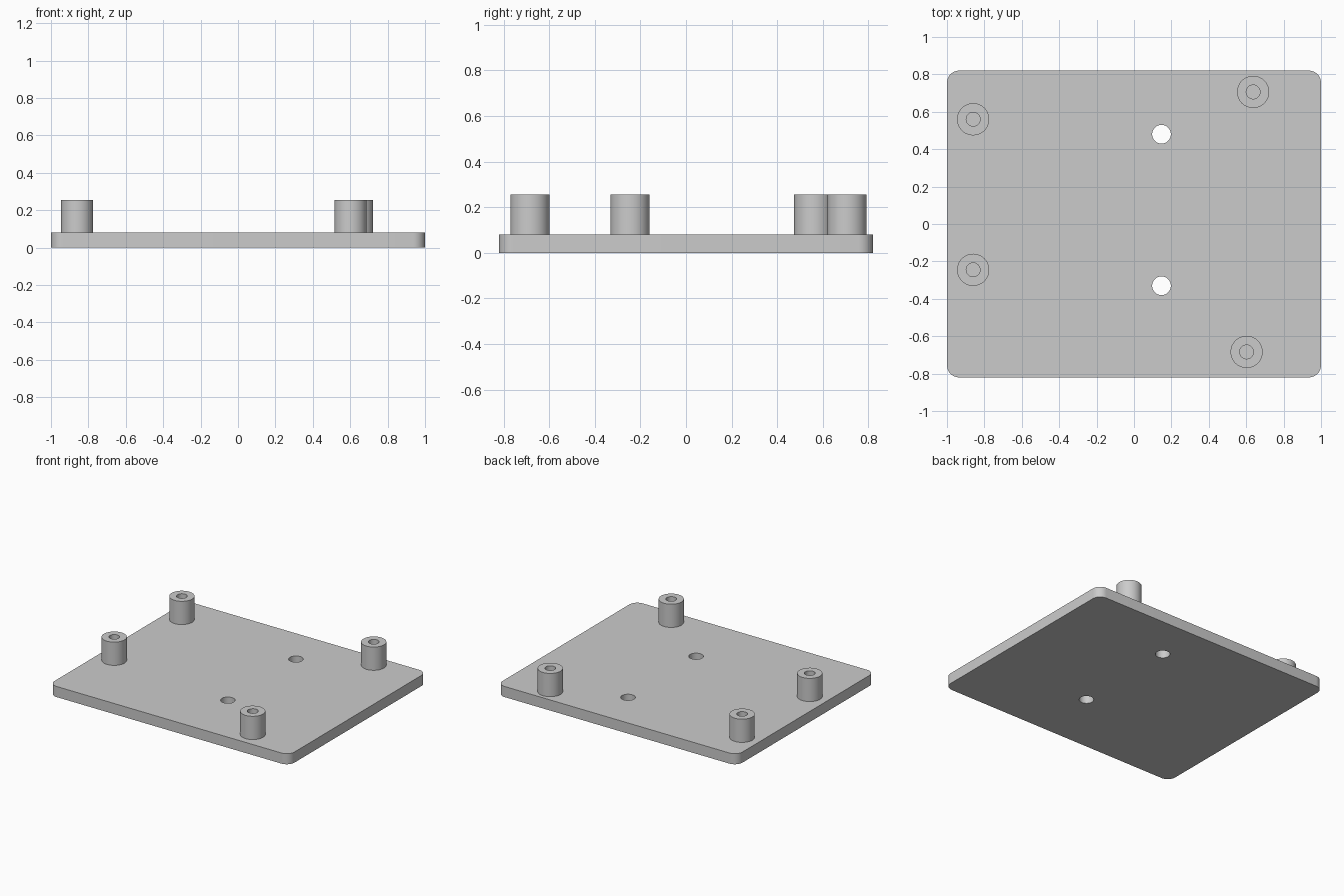
import bpy
import bmesh
import math
from mathutils import Vector

if "Cube" in bpy.data.objects:
    bpy.data.objects.remove(bpy.data.objects["Cube"])

PLATE_TOP = 0.08
POST_TOP = 0.255

# Single material
grey = bpy.data.materials.new("light_grey")
grey.use_nodes = True
colour = (0.6, 0.6, 0.6, 1)
grey.diffuse_color = colour
grey.node_tree.nodes["Principled BSDF"].inputs["Base Color"].default_value = colour


def make_object(name, bm):
    bmesh.ops.recalc_face_normals(bm, faces=bm.faces)
    mesh = bpy.data.meshes.new(name)
    bm.to_mesh(mesh)
    bm.free()
    mesh.materials.append(grey)
    obj = bpy.data.objects.new(name, mesh)
    bpy.context.collection.objects.link(obj)
    return obj


def select_only(obj):
    bpy.ops.object.select_all(action="DESELECT")
    obj.select_set(True)
    bpy.context.view_layer.objects.active = obj


def smooth(obj):
    select_only(obj)
    bpy.ops.object.shade_smooth_by_angle(angle=math.radians(30))


# Base plate: box with rounded vertical corners
bm = bmesh.new()
bmesh.ops.create_cube(bm, size=1)
bmesh.ops.scale(bm, vec=(2, 1.64, PLATE_TOP), verts=bm.verts)
bmesh.ops.translate(bm, vec=(0, 0, PLATE_TOP / 2), verts=bm.verts)
corners = [e for e in bm.edges if abs(e.verts[0].co.z - e.verts[1].co.z) > 0.01]
bmesh.ops.bevel(bm, geom=corners, offset=0.065, offset_type="OFFSET",
                segments=10, profile=0.5, affect="EDGES")
plate = make_object("base_plate", bm)

# Two through holes drilled in the plate
for y in (0.48, -0.33):
    bm = bmesh.new()
    bmesh.ops.create_cone(bm, cap_ends=True, segments=48, radius1=0.05,
                          radius2=0.05, depth=0.4)
    drill = make_object("hole_cutter", bm)
    drill.location = (0.147, y, PLATE_TOP / 2)
    drill.hide_render = True
    cut = plate.modifiers.new("hole", "BOOLEAN")
    cut.operation = "DIFFERENCE"
    cut.solver = "EXACT"
    cut.object = drill
    select_only(plate)
    bpy.ops.object.modifier_apply(modifier=cut.name)
    bpy.data.objects.remove(drill)
smooth(plate)


# Hollow standoff posts: a rectangular section revolved round z
def standoff(name, x, y, outer=0.086, inner=0.037):
    bm = bmesh.new()
    low = PLATE_TOP - 0.01
    section = [(inner, low), (outer, low), (outer, POST_TOP), (inner, POST_TOP)]
    verts = [bm.verts.new((r, 0, z)) for r, z in section]
    edges = [bm.edges.new((verts[i], verts[(i + 1) % 4])) for i in range(4)]
    bmesh.ops.spin(bm, geom=verts + edges, cent=(0, 0, 0), axis=(0, 0, 1),
                   angle=math.tau, steps=48, use_merge=True)
    bmesh.ops.remove_doubles(bm, verts=bm.verts, dist=0.0001)
    post = make_object(name, bm)
    post.location = Vector((x, y, 0))
    smooth(post)


standoff("back_right_standoff", -0.86, 0.56)
standoff("front_right_standoff", -0.86, -0.245)
standoff("back_left_standoff", 0.637, 0.706)
standoff("front_left_standoff", 0.602, -0.684)
